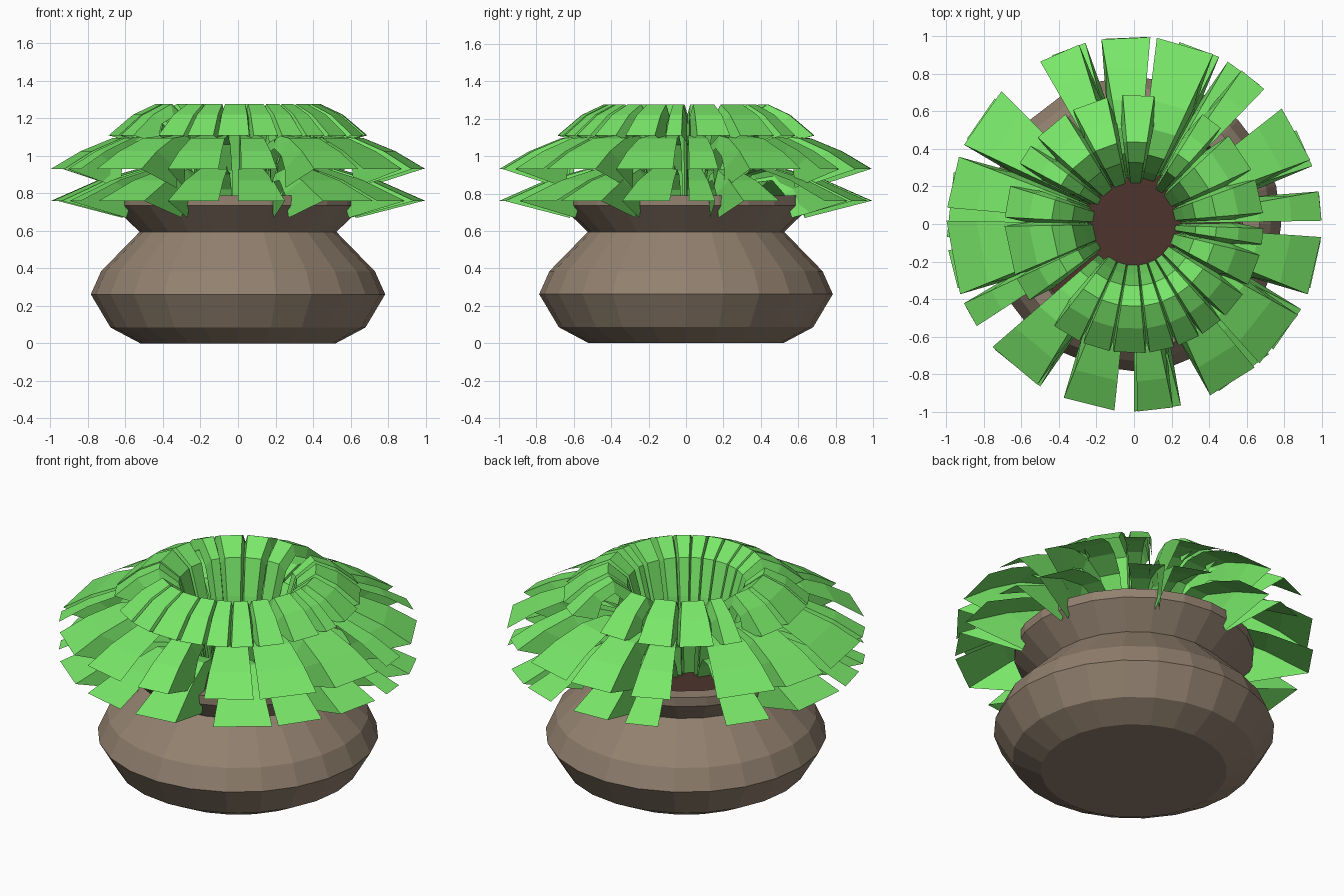
import bpy, bmesh
from math import sin, cos, radians, tau

if "Cube" in bpy.data.objects:
    bpy.data.objects.remove(bpy.data.objects["Cube"])


def material(name, rgb):
    m = bpy.data.materials.new(name)
    m.diffuse_color = (*rgb, 1)
    m.use_nodes = True
    m.node_tree.nodes["Principled BSDF"].inputs["Base Color"].default_value = m.diffuse_color
    return m


def add_object(name, bm, mat):
    me = bpy.data.meshes.new(name)
    bm.to_mesh(me)
    bm.free()
    ob = bpy.data.objects.new(name, me)
    bpy.context.collection.objects.link(ob)
    me.materials.append(mat)
    return ob


def lathe(name, profile, mat, n=24, cap_bottom=False, cap_top=False):
    bm = bmesh.new()
    rings = [[bm.verts.new((r * cos(tau * i / n), r * sin(tau * i / n), z))
              for i in range(n)] for r, z in profile]
    for a, b in zip(rings, rings[1:]):
        for i in range(n):
            j = (i + 1) % n
            bm.faces.new((a[i], a[j], b[j], b[i]))
    if cap_bottom:
        bm.faces.new(rings[0][::-1])
    if cap_top:
        bm.faces.new(rings[-1])
    return add_object(name, bm, mat)


def leaf_tier(name, outer, inner, arcs, mat, both_fins=False, lean=2.5):
    """Arched wedge leaves: a top strip with slightly leaning side fins."""
    bm = bmesh.new()

    def edge(curve, deg):
        a = radians(deg)
        return [bm.verts.new((r * cos(a), r * sin(a), z)) for r, z in curve]

    for n, (start, end) in enumerate(arcs):
        o1, o2 = edge(outer, start), edge(outer, end)
        for k in range(len(outer) - 1):
            bm.faces.new((o1[k], o1[k + 1], o2[k + 1], o2[k]))
        # fins face each other across every second gap
        if both_fins or n % 2:
            i1 = edge(inner, start - lean)
            for k in range(len(outer) - 1):
                bm.faces.new((o1[k], i1[k], i1[k + 1], o1[k + 1]))
        if both_fins or not n % 2:
            i2 = edge(inner, end + lean)
            for k in range(len(outer) - 1):
                bm.faces.new((o2[k], o2[k + 1], i2[k + 1], i2[k]))
    return add_object(name, bm, mat)


clay = material("clay", (0.29, 0.22, 0.16))
earth = material("earth", (0.075, 0.034, 0.026))
green = material("leaf_green", (0.19, 0.80, 0.14))

# Pot with flared rim, and soil disc
lathe("pot", [(0.52, 0), (0.68, 0.085), (0.785, 0.262), (0.73, 0.385), (0.525, 0.595),
              (0.67, 0.735), (0.67, 0.79), (0.58, 0.79), (0.56, 0.70)],
      clay, cap_bottom=True)
lathe("soil", [(0.57, 0.725), (0.2, 0.735)], earth, cap_top=True)

# Top tier of short leaves
leaf_tier("upper_leaves",
          [(0.22, 0.73), (0.27, 0.98), (0.33, 1.19), (0.44, 1.277), (0.56, 1.22), (0.69, 1.11)],
          [(0.26, 0.73), (0.31, 0.97), (0.37, 1.14), (0.44, 1.21), (0.52, 1.17), (0.55, 1.07)],
          [(5, 20), (25, 43), (48, 58), (81, 95), (102, 118), (122, 138), (143, 152),
           (163, 177), (181, 203), (205, 216), (232, 245), (247, 259), (261, 275),
           (277, 288), (290, 300), (302, 312), (315, 327), (332, 346), (351, 358)],
          green, both_fins=True)

# Middle tier of long leaves
leaf_tier("middle_leaves",
          [(0.25, 0.73), (0.29, 0.92), (0.38, 1.06), (0.52, 1.11), (0.67, 1.095),
           (0.84, 1.025), (1.0, 0.93)],
          [(0.29, 0.73), (0.33, 0.90), (0.42, 1.01), (0.53, 1.04), (0.63, 1.0),
           (0.68, 0.93), (0.69, 0.83)],
          [(1, 10), (20, 38), (46, 55), (65, 83), (85, 100), (107, 120), (135, 155),
           (159, 175), (179, 202), (205, 213), (221, 239), (248, 264), (271, 282),
           (294, 310), (312, 331), (338, 356)],
          green)

# Lowest tier of long leaves
leaf_tier("lower_leaves",
          [(0.28, 0.73), (0.33, 0.82), (0.41, 0.90), (0.54, 0.93), (0.75, 0.87), (1.0, 0.76)],
          [(0.32, 0.73), (0.37, 0.80), (0.44, 0.86), (0.53, 0.87), (0.60, 0.80), (0.65, 0.67)],
          [(1, 9), (18, 30), (48, 60), (63, 76), (86, 99), (105, 116), (138, 153),
           (164, 184), (188, 200), (206, 213), (222, 240), (248, 264), (270, 284.5),
           (297, 316), (318, 333), (340, 355)],
          green)
